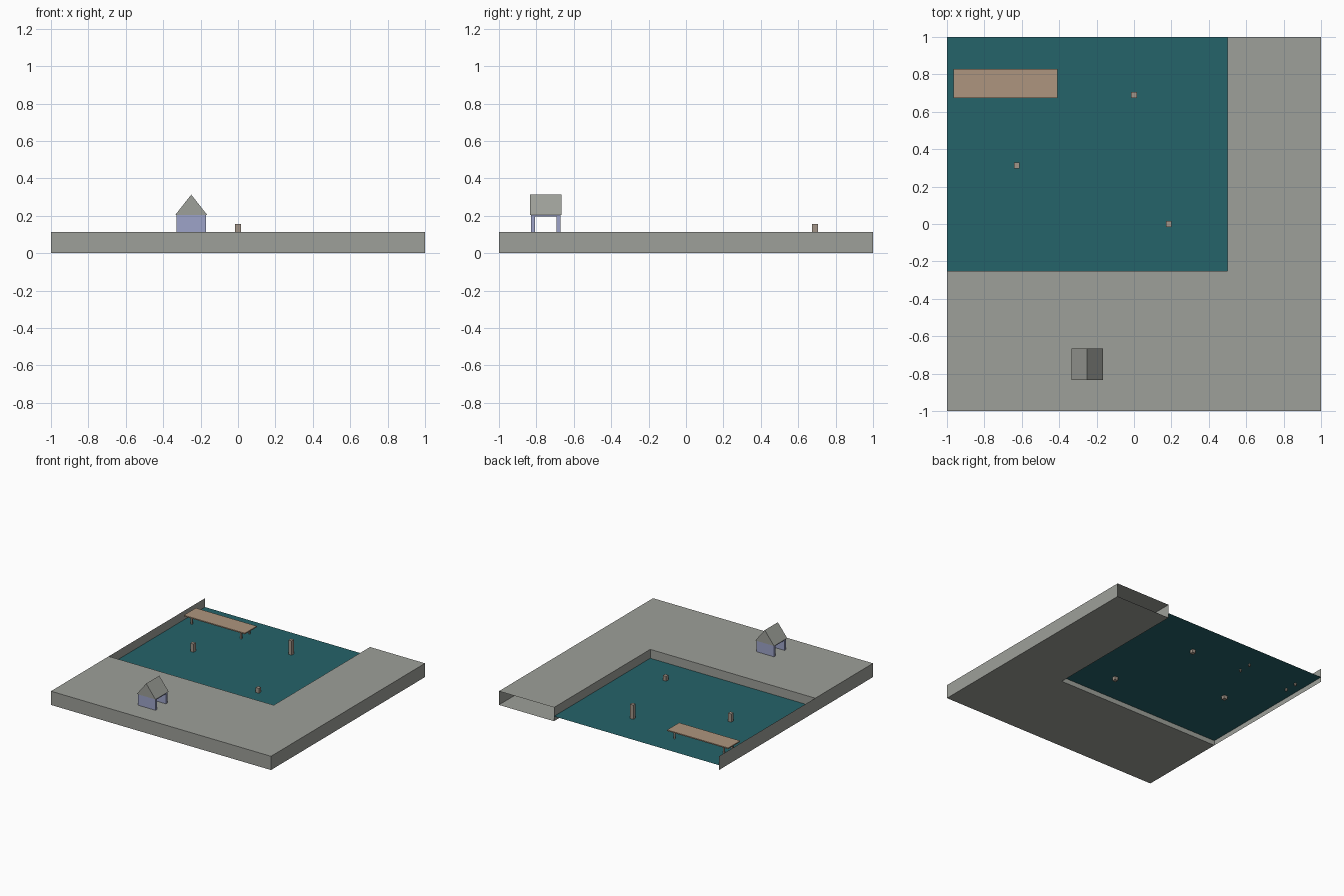
import bpy
import bmesh

cube = bpy.data.objects.get("Cube")
if cube:
    bpy.data.objects.remove(cube, do_unlink=True)


def material(name, rgb):
    mat = bpy.data.materials.new(name)
    mat.use_nodes = True
    mat.diffuse_color = (*rgb, 1)
    mat.node_tree.nodes["Principled BSDF"].inputs["Base Color"].default_value = (*rgb, 1)
    return mat


stone = material("stone grey", (0.34, 0.35, 0.32))
water = material("deep teal", (0.018, 0.125, 0.143))
planks = material("dock wood", (0.42, 0.30, 0.21))
timber = material("weathered timber", (0.36, 0.30, 0.25))
plaster = material("pale blue plaster", (0.34, 0.37, 0.58))


def finish(name, bm, mat, normals=True):
    if normals:
        bmesh.ops.recalc_face_normals(bm, faces=bm.faces)
    mesh = bpy.data.meshes.new(name)
    bm.to_mesh(mesh)
    bm.free()
    mesh.materials.append(mat)
    obj = bpy.data.objects.new(name, mesh)
    bpy.context.collection.objects.link(obj)
    return obj


def face(bm, points):
    return bm.faces.new([bm.verts.new(p) for p in points])


def extrude_y(name, profile, y0, y1, mat):
    """Closed prism from an x-z profile."""
    bm = bmesh.new()
    f = face(bm, [(x, y0, z) for x, z in profile])
    new = bmesh.ops.extrude_face_region(bm, geom=[f])["geom"]
    moved = [v for v in new if isinstance(v, bmesh.types.BMVert)]
    bmesh.ops.translate(bm, verts=moved, vec=(0, y1 - y0, 0))
    return finish(name, bm, mat)


def box(name, x, y, z, mat):
    profile = [(x[0], z[0]), (x[1], z[0]), (x[1], z[1]), (x[0], z[1])]
    return extrude_y(name, profile, y[0], y[1], mat)


def post(name, x, y, half, z, mat):
    return box(name, (x - half, x + half), (y - half, y + half), z, mat)


TOP, SHORE_X, SHORE_Y, LEVEL = 0.113, 0.5, -0.25, 0.04

# L-shaped quay: hollow shell, open at its back end
outline = [(-1, SHORE_Y), (-1, -1), (1, -1), (1, 1), (SHORE_X, 1), (SHORE_X, SHORE_Y)]
bm = bmesh.new()
face(bm, [(x, y, TOP) for x, y in outline])
face(bm, [(x, y, 0) for x, y in reversed(outline)])
for i, a in enumerate(outline):
    b = outline[(i + 1) % len(outline)]
    if a[1] == 1 and b[1] == 1:
        continue
    face(bm, [(*a, 0), (*b, 0), (*b, TOP), (*a, TOP)])
bmesh.ops.remove_doubles(bm, verts=bm.verts, dist=0.0001)
finish("quay", bm, stone)

# Thin wall along the outer side of the basin
bm = bmesh.new()
face(bm, [(-1, 1, 0), (-1, SHORE_Y, 0), (-1, SHORE_Y, TOP), (-1, 1, TOP)])
finish("basin_wall", bm, stone, normals=False)

# Water sheet
bm = bmesh.new()
face(bm, [(-1, SHORE_Y, LEVEL), (SHORE_X, SHORE_Y, LEVEL), (SHORE_X, 1, LEVEL), (-1, 1, LEVEL)])
finish("water", bm, water, normals=False)

# Mooring posts of different heights
for i, (x, y, top) in enumerate([(0, 0.69, 0.157), (-0.627, 0.313, 0.108), (0.185, 0, 0.08)]):
    post(f"mooring_post_{i + 1}", x, y, 0.015, (0.012, top), timber)

# Dock on four thin legs
box("dock_deck", (-0.965, -0.41), (0.675, 0.83), (0.098, 0.107), planks)
for x in (-0.91, -0.46):
    for y in (0.70, 0.805):
        post("dock_leg", x, y, 0.006, (0.018, 0.099), timber)

# Small shelter: two end walls, a ceiling and a gabled roof
for name, y in (("front_wall", (-0.83, -0.808)), ("back_wall", (-0.692, -0.67))):
    box("shelter_" + name, (-0.33, -0.17), y, (TOP, 0.205), plaster)
box("shelter_ceiling", (-0.33, -0.17), (-0.808, -0.692), (0.195, 0.205), plaster)
extrude_y("shelter_roof", [(-0.335, 0.205), (-0.165, 0.205), (-0.25, 0.313)], -0.835, -0.665, stone)
